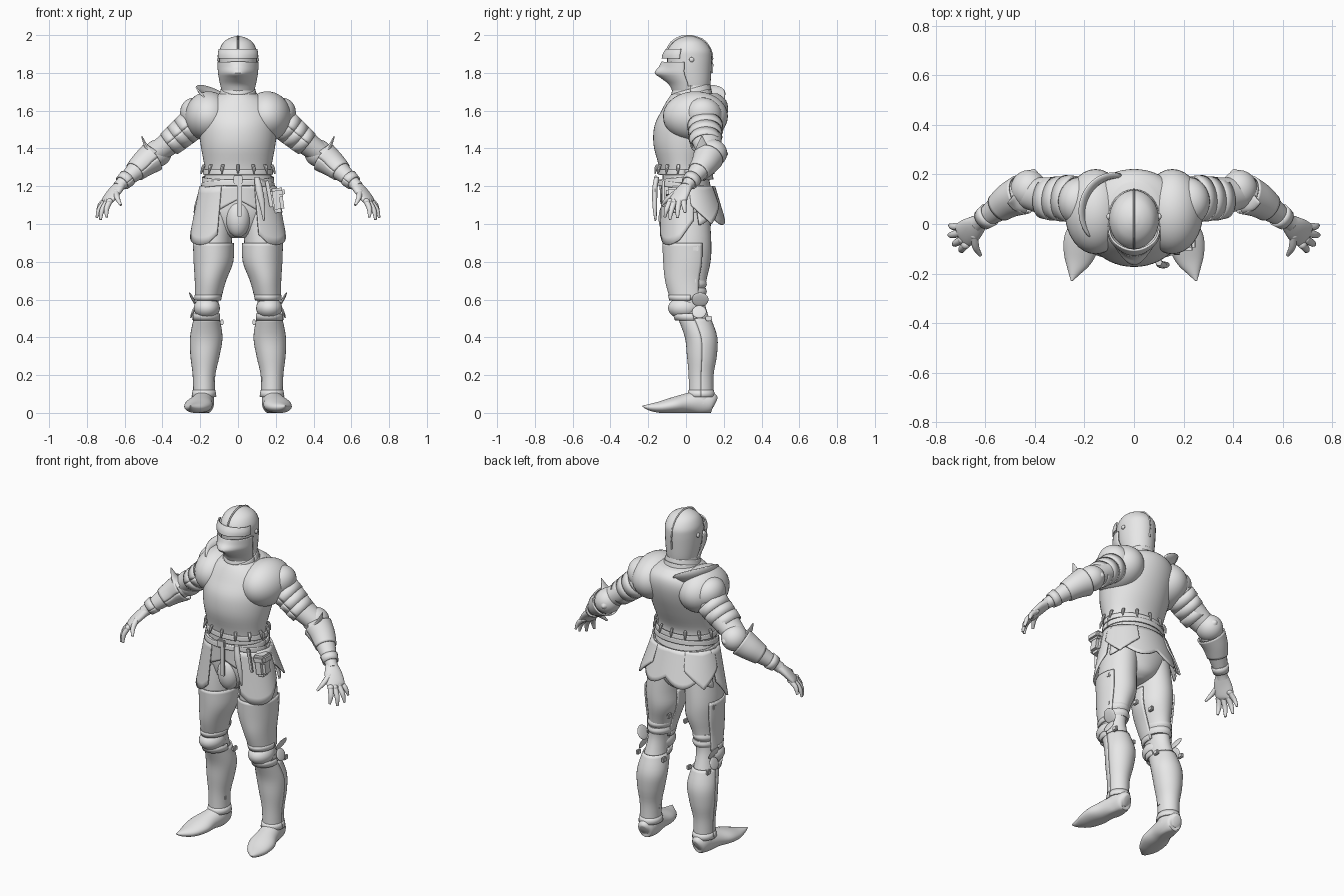
import bpy, bmesh, math
from mathutils import Vector, Matrix

steel = bpy.data.materials.new("light grey steel")
steel.diffuse_color = (0.8, 0.8, 0.8, 1)
UP = Vector((0, 0, 1))


def finish(name, bm, s=1, thick=0, angle=40):
    """Mirror for the other side, make the object and shade it."""
    for v in bm.verts:
        v.co.x *= s
    bmesh.ops.recalc_face_normals(bm, faces=bm.faces)
    me = bpy.data.meshes.new(name)
    bm.to_mesh(me)
    bm.free()
    me.materials.append(steel)
    ob = bpy.data.objects.new(name, me)
    bpy.context.collection.objects.link(ob)
    if thick:
        m = ob.modifiers.new("thickness", 'SOLIDIFY')
        m.thickness, m.offset = thick, 0
    bpy.ops.object.select_all(action='DESELECT')
    ob.select_set(True)
    bpy.context.view_layer.objects.active = ob
    bpy.ops.object.shade_smooth_by_angle(angle=math.radians(angle))
    return ob


def spline(rings, sub):
    """Catmull-Rom interpolation of ring tuples."""
    out = []
    for i in range(len(rings) - 1):
        p = [rings[max(0, min(len(rings) - 1, i + k))] for k in (-1, 0, 1, 2)]
        for j in range(sub):
            t = j / sub
            out.append([0.5 * (2 * b + (c - a) * t + (2 * a - 5 * b + 4 * c - d) * t * t
                               + (3 * b - a - 3 * c + d) * t ** 3) for a, b, c, d in zip(*p)])
    return out + [list(rings[-1])]


def loft(name, rings, s=1, flow=False, n=32, sub=4, arc=None, point=0, tilt=0, grow=0):
    """Skin elliptical rings (x, y, z, rx, ry[, point]); flow turns rings to follow the path."""
    rs = spline(rings, sub)
    bm, rows = bmesh.new(), []
    for i, r in enumerate(rs):
        c, u, v = Vector(r[:3]), Vector((1, 0, 0)), Vector((0, 1, 0))
        if flow:
            d = (Vector(rs[min(i + 1, len(rs) - 1)][:3]) - Vector(rs[max(i - 1, 0)][:3])).normalized()
            u = d.cross(UP).normalized()
            v = u.cross(d)
        pt = r[5] if len(r) > 5 else point
        a0, a1 = arc or (0, 360)
        row = []
        for k in range(n + (1 if arc else 0)):
            a = math.radians(a0 + (a1 - a0) * k / n)
            co = c + u * (r[3] + grow) * math.cos(a) + v * (r[4] + grow) * math.sin(a)
            if not flow:
                co.y -= pt * max(0, -math.sin(a)) ** 5
                co.z += tilt * (co.y - c.y)
            co.z = max(0, co.z)
            row.append(bm.verts.new(co))
        rows.append(row)
    for p, q in zip(rows, rows[1:]):
        for k in range(n):
            m = (k + 1) % len(p)
            bm.faces.new((p[k], p[m], q[m], q[k]))
    if not arc:
        bm.faces.new(rows[0])
        bm.faces.new(rows[-1])
    return finish(name, bm, s, 0.008 if arc else 0)


def plate(name, a0, a1, top, low, edge, s=1, n=28):
    """Flared skirt plate: top/low = (z, cy, rx, ry), edge(u) gives the lower height."""
    bm, rows = bmesh.new(), []
    for j in range(9):
        row = []
        for k in range(n + 1):
            u = k / n
            a = math.radians(a0 + (a1 - a0) * u)
            z = top[0] + (edge(u) - top[0]) * j / 8
            t = (top[0] - z) / (top[0] - low[0])
            cy, rx, ry = (p + (q - p) * t for p, q in zip(top[1:], low[1:]))
            row.append(bm.verts.new((rx * math.cos(a), cy + ry * math.sin(a), z)))
        rows.append(row)
    for p, q in zip(rows, rows[1:]):
        for k in range(n):
            bm.faces.new((p[k], p[k + 1], q[k + 1], q[k]))
    finish(name, bm, s, 0.009)


def ball(name, c, r, s=1, rot=(0, 0, 0)):
    bm = bmesh.new()
    m = Matrix.Translation(c)
    for ang, ax in zip(rot, "XYZ"):
        m = m @ Matrix.Rotation(math.radians(ang), 4, ax)
    bmesh.ops.create_uvsphere(bm, u_segments=32, v_segments=20, radius=1, matrix=m @ Matrix.Diagonal((*r, 1)))
    finish(name, bm, s)


def box(name, c, size, s=1, rot=0):
    bm = bmesh.new()
    m = Matrix.Translation(c) @ Matrix.Rotation(math.radians(rot), 4, 'Y')
    bmesh.ops.create_cube(bm, size=1, matrix=m @ Matrix.Diagonal((*size, 1)))
    bmesh.ops.bevel(bm, geom=bm.edges[:], offset=min(size) * 0.25, segments=2, affect='EDGES')
    finish(name, bm, s)


def span(z, f, b, rx, p=0):
    """Ring from its front and back y."""
    return (0, (f + b) / 2, z, rx, (b - f) / 2, p)


# Helmet: skull, brow, pointed visor, crest
loft("helmet_skull", [span(1.70, -.05, .122, .078), span(1.75, -.07, .13, .088), span(1.82, -.095, .135, .097),
                      span(1.88, -.1, .137, .1), span(1.92, -.098, .132, .098), span(1.96, -.07, .105, .079),
                      span(1.983, -.035, .07, .048), span(1.994, -.002, .035, .014)])
loft("helmet_brow", [span(1.876, -.113, .05, .103, .012), span(1.9, -.111, .05, .103, .008),
                     span(1.925, -.1, .05, .099, .004)], arc=(180, 360))
loft("visor", [span(1.695, -.06, .09, .08, .005), span(1.74, -.075, .09, .091, .012), span(1.775, -.1, .09, .098, .03),
               span(1.80, -.115, .09, .102, .047), span(1.83, -.115, .09, .104, .025),
               span(1.858, -.115, .09, .105, .012)], arc=(178, 362))
loft("helmet_crest", [(0, -.108, 1.90, .004, .006), (0, -.078, 1.96, .004, .006), (0, -.02, 1.991, .004, .007),
                      (0, .04, 1.991, .004, .007), (0, .1, 1.965, .004, .006), (0, .136, 1.9, .004, .006),
                      (0, .137, 1.8, .004, .006)], flow=True, n=12)
for s in (1, -1):
    ball("visor_pivot", (.103, .03, 1.87), (.008, .013, .013), s)

# Neck guard and collar lames
loft("neck", [span(1.62, -.08, .15, .1), span(1.72, -.055, .11, .08)], tilt=.2)
for i in range(3):
    loft("collar_lame", [(0, .025, 1.655 + .028 * i, .106 - .01 * i, .112 - .006 * i),
                         (0, .025, 1.687 + .028 * i, .097 - .01 * i, .104 - .006 * i)], tilt=.28, arc=(0, 360))

# Cuirass and pelvis
loft("cuirass", [span(1.27, -.138, .115, .175), span(1.32, -.147, .12, .18), span(1.42, -.172, .165, .198),
                 span(1.52, -.167, .205, .208), span(1.60, -.13, .222, .205), span(1.655, -.1, .212, .165),
                 span(1.69, -.075, .17, .1)], n=48)
loft("pelvis", [span(.925, -.06, .07, .04), span(.96, -.095, .12, .11), span(1.05, -.118, .142, .19),
                span(1.15, -.122, .14, .19), span(1.29, -.125, .11, .172)])
ball("codpiece", (0, -.085, 1.03), (.065, .06, .1))

# Standing flange on one shoulder
bm, rows = bmesh.new(), []
for k in range(25):
    a = math.radians(85 + 135 * k / 24)
    h = math.sin(math.pi * k / 24) ** .7
    rows.append([bm.verts.new((-.065 + r * math.cos(a), .045 + r * 1.08 * math.sin(a), z))
                 for r, z in ((.13, 1.64), (.134, 1.66 + .03 * h), (.145 + .012 * h, 1.665 + .07 * h))])
for p, q in zip(rows, rows[1:]):
    for j in (0, 1):
        bm.faces.new((p[j], q[j], q[j + 1], p[j + 1]))
finish("shoulder_flange", bm, 1, .008)

# Skirt at the back, belts, waist ties
plate("back_skirt", 12, 168, (1.2, .01, .192, .14), (1.0, .03, .235, .18),
      lambda u: 1.045 - .05 * abs(math.sin(3 * math.pi * u + math.pi / 2)))
plate("front_mail", 215, 325, (1.2, .01, .19, .145), (1.0, .01, .2, .14), lambda u: 1.13 - .1 * abs(2 * u - 1))
for z, t, g in ((1.275, 0, 0), (1.235, .1, .006), (1.2, -.12, .01)):
    loft("belt", [(0, -.005, z - .014, .182 + g, .14 + g), (0, -.005, z + .014, .18 + g, .138 + g)], tilt=t, arc=(0, 360), n=40)
for k in range(14):
    a = math.tau * (k + .5) / 14
    x, y = .183 * math.cos(a), -.008 + .143 * math.sin(a)
    loft("waist_tie", [(x, y, 1.315, .008, .008), (x * 1.05, y * 1.05, 1.295, .009, .009), (x * 1.09, y * 1.09, 1.265, .003, .003)], n=8, sub=2)
box("belt_buckle", (0, -.16, 1.235), (.05, .02, .045))
box("belt_strap_end", (.008, -.16, 1.135), (.026, .012, .19))
loft("dagger", [(.10, -.155, 1.25, .013, .013), (.112, -.165, 1.18, .02, .014), (.13, -.165, 1.09, .014, .012), (.137, -.162, 1.015, .004, .004)], n=12)
box("dagger_strap", (.165, -.12, 1.16), (.02, .012, .14), rot=-10)
box("pouch", (.205, -.06, 1.12), (.07, .08, .12), rot=-8)
box("pouch_flap", (.208, -.062, 1.165), (.08, .09, .05), rot=-8)

ARM = [(.2, .09, 1.575, .085, .085), (.27, .1, 1.50, .086, .074), (.34, .11, 1.445, .08, .066), (.44, .125, 1.372, .06, .056)]
LEG = [(.115, .01, 1.06, .095, .115), (.13, .01, .9, .097, .124), (.13, .01, .8, .094, .12), (.146, .004, .7, .072, .104),
       (.16, .012, .6, .058, .085), (.166, .045, .5, .06, .078), (.168, .08, .4, .077, .077), (.175, .084, .3, .068, .07),
       (.18, .08, .2, .051, .057), (.18, .08, .09, .048, .056)]
for s in (1, -1):
    # Shoulder shells and upper arm lames
    ball("pauldron", (.155, .05, 1.57), (.125, .172, .132), s, (0, 0, 0))
    ball("shoulder_cap", (.215, .09, 1.575), (.085, .1, .1), s, (0, 40, 0))
    loft("upper_arm", ARM, s, True)
    for i in range(3):
        x = .245 + .04 * i
        z = 1.525 - .034 * i
        loft("arm_lame", [(x, .1, z, .091 - .004 * i, .08 - .004 * i), (x + .04, .105, z - .033, .089 - .005 * i, .076 - .005 * i)],
             s, True, arc=(0, 360), sub=2)
    # Elbow guard with wing
    ball("elbow_guard", (.425, .14, 1.375), (.075, .078, .072), s, (0, 40, 0))
    loft("elbow_point", [(.42, .15, 1.375, .06, .055), (.408, .2, 1.372, .03, .03), (.403, .222, 1.37, .004, .004)], s, True, n=20)
    loft("elbow_wing", [(.455, .09, 1.37, .05, .035), (.485, .085, 1.41, .03, .012), (.51, .085, 1.465, .003, .003)], s, True, n=16)
    # Forearm, cuff, hand
    loft("forearm", [(.425, .13, 1.375, .06, .058), (.49, .105, 1.327, .064, .062), (.56, .055, 1.265, .05, .047),
                     (.615, .015, 1.215, .034, .033), (.635, .0, 1.195, .034, .03)], s, True)
    loft("forearm_cuff", [(.455, .118, 1.352, .078, .078), (.50, .098, 1.318, .068, .066), (.545, .066, 1.278, .056, .053)],
         s, True, arc=(0, 360))
    loft("wrist_band", [(.585, .037, 1.243, .046, .044), (.612, .017, 1.218, .04, .038)], s, True, arc=(0, 360), sub=2)
    loft("palm", [(.62, .01, 1.21, .032, .026), (.655, -.02, 1.17, .05, .024), (.69, -.045, 1.125, .052, .02),
                  (.7, -.05, 1.11, .04, .012)], s, True, n=24)
    for base, tip in (((.68, -.083, 1.12), (.695, -.112, 1.035)), ((.693, -.062, 1.118), (.728, -.085, 1.022)),
                      ((.70, -.035, 1.122), (.748, -.045, 1.032)), ((.695, -.01, 1.132), (.745, -.005, 1.06)),
                      ((.645, -.045, 1.17), (.62, -.127, 1.10))):
        b, t = Vector(base), Vector(tip)
        m = b.lerp(t, .55) + Vector((.008, -.003, .006))
        loft("finger", [(*b, .016, .015), (*m, .014, .013), (*t, .007, .006)], s, True, n=12)
        ball("knuckle", b, (.018, .018, .016), s)

    # Hip plate and its pointed rear neighbour
    plate("tasset", -64, 14, (1.2, .005, .2, .145), (.88, .0, .262, .152),
          lambda u: .915 + .1 * max(0, u - .65) / .35 - .025 * math.sin(math.pi * min(1, u / .65)) + .03 * max(0, .15 - u) / .15, s)
    plate("side_skirt", 2, 62, (1.2, .01, .196, .143), (1.0, .03, .255, .2),
          lambda u: 1.1 - .1 * (1 - abs(2 * u - 1)), s)
    # Leg, thigh plate, shin plate
    loft("leg", LEG, s)
    loft("thigh_plate", LEG[1:5], s, arc=(165, 395), grow=.007)
    loft("shin_plate", LEG[5:], s, arc=(0, 360), grow=.005)
    loft("shin_edge", [(.18, .08, .12, .056, .064), (.18, .08, .085, .062, .07)], s, arc=(0, 360), sub=2)
    for z, y in ((.68, .03), (.64, .03)):
        loft("padding_fold", [(.152, y - .015, z - .02, .066, .085), (.152, y - .015, z, .072, .095), (.152, y - .015, z + .02, .067, .09)], s)
    # Knee guard with side wing
    ball("knee_guard", (.165, -.01, .555), (.069, .085, .058), s)
    loft("knee_lame", [(.16, .008, .595, .066, .093), (.157, .006, .625, .069, .098)], s, arc=(170, 370), sub=2)
    loft("knee_lower_lame", [(.166, .03, .49, .068, .085), (.166, .02, .525, .068, .086)], s, arc=(170, 370), sub=2)
    ball("knee_wing", (.238, .075, .60), (.007, .044, .042), s, (0, 28, 0))
    ball("knee_wing", (.238, .07, .535), (.007, .038, .036), s, (0, -22, 0))
    # Strap buckles
    for x, y, z in ((.226, .05, .87), (.214, .04, .70), (.235, .12, .5), (.243, .08, .365), (.085, .09, .48), (.13, .07, .18), (.055, .08, .75)):
        box("strap_buckle", (x, y, z), (.018, .034, .028), s)
    # Pointed foot armour
    loft("foot", [(.178, .152, .05, .02, .03), (.18, .135, .055, .045, .055), (.182, .07, .055, .056, .065), (.195, .0, .05, .062, .052),
                  (.21, -.07, .04, .074, .042), (.226, -.14, .03, .058, .03), (.242, -.195, .03, .026, .017),
                  (.252, -.23, .036, .003, .003)], s, True)
    loft("ankle_guard", [(.181, .075, .05, .055, .072), (.18, .08, .11, .052, .06)], s)
